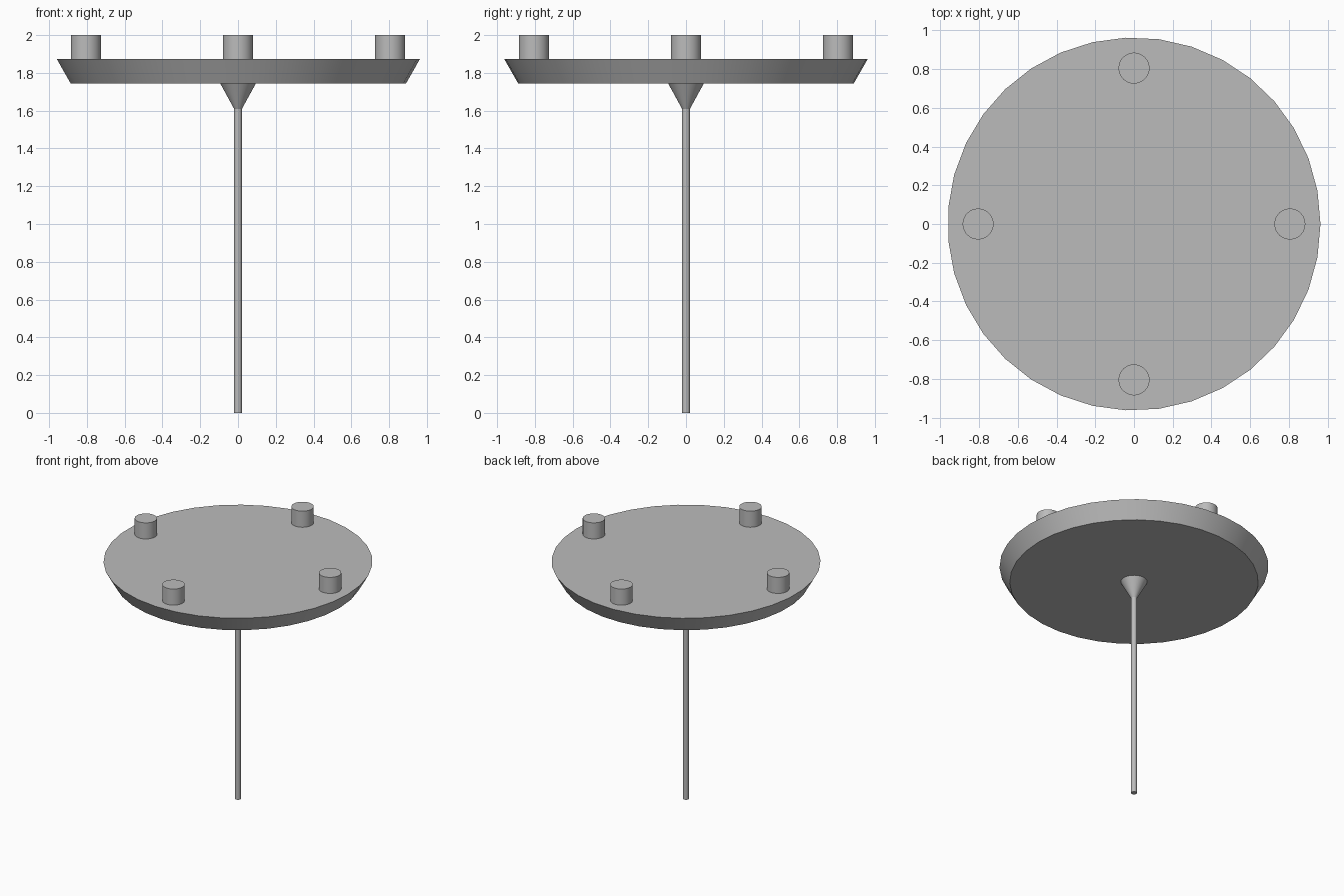
import bpy
import math

SIDES = 35

old = bpy.data.objects.get("Cube")
if old:
    bpy.data.objects.remove(old, do_unlink=True)

grey = bpy.data.materials.new("mid grey")
grey.use_nodes = True
colour = (0.5, 0.5, 0.5, 1.0)
grey.diffuse_color = colour
grey.node_tree.nodes["Principled BSDF"].inputs["Base Color"].default_value = colour


def frustum(name, r_low, r_high, z_low, z_high, x=0, y=0, sides=SIDES):
    """Round part with its first corner on +x."""
    bpy.ops.mesh.primitive_cone_add(
        vertices=sides, radius1=r_low, radius2=r_high, depth=z_high - z_low,
        location=(x, y, (z_low + z_high) / 2))
    obj = bpy.context.object
    obj.name = name
    # Turn the mesh so a corner points along +x
    for v in obj.data.vertices:
        v.co.x, v.co.y = v.co.y, -v.co.x
    obj.data.materials.append(grey)
    bpy.ops.object.shade_smooth_by_angle(angle=math.radians(30))
    return obj


# Thin stem, flared collar and tapered plate
frustum("stem", 0.021, 0.021, 0, 1.62)
frustum("collar", 0.021, 0.095, 1.61, 1.745)
frustum("plate", 0.89, 0.963, 1.745, 1.873)

# Four pegs around the rim of the plate
for name, x, y in (("right_peg", -1, 0), ("left_peg", 1, 0),
                   ("front_peg", 0, -1), ("back_peg", 0, 1)):
    frustum(name, 0.08, 0.08, 1.873, 2.0, 0.805 * x, 0.805 * y)
